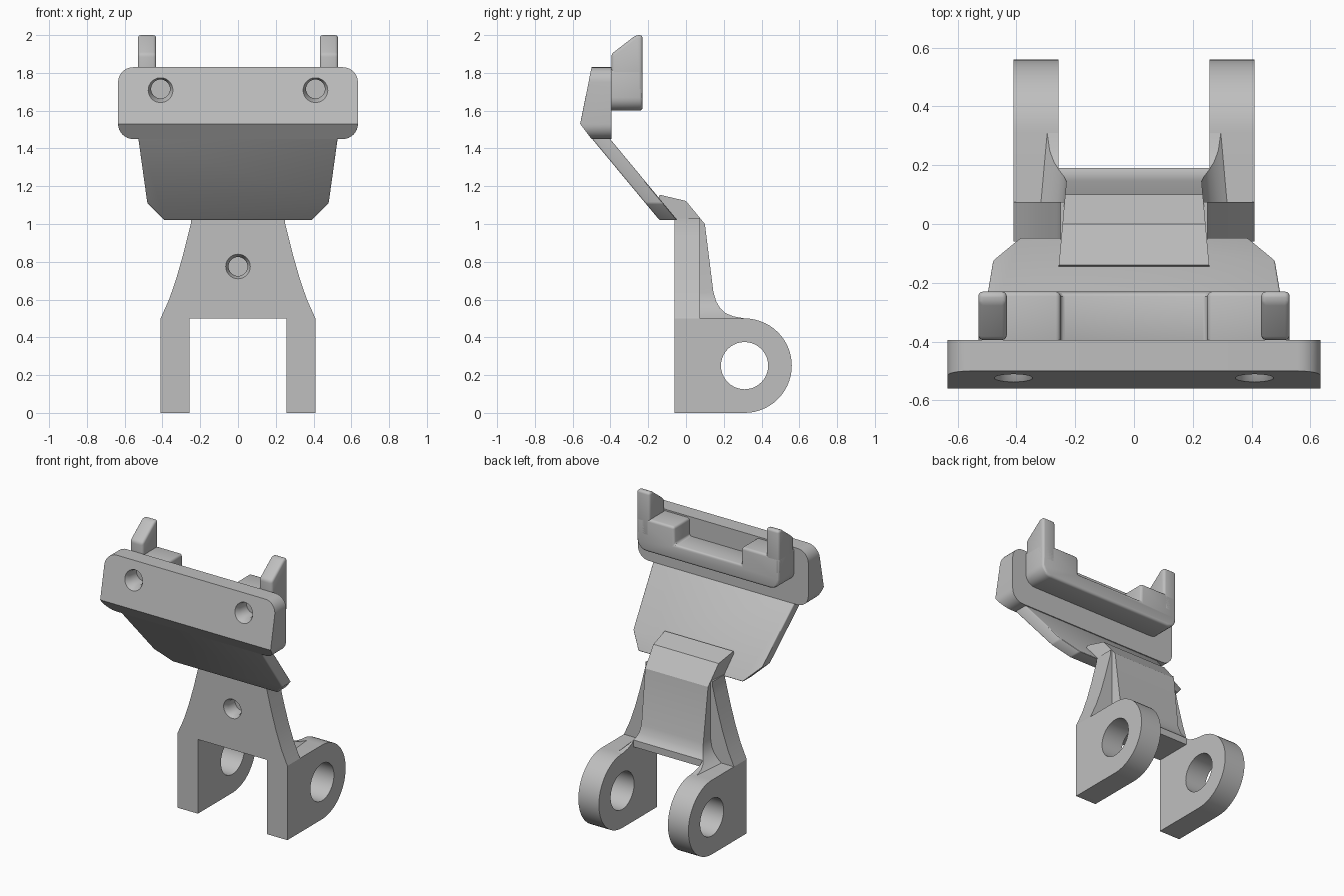
import bpy, bmesh, math
from mathutils import Matrix

cube = bpy.data.objects.get("Cube")
if cube:
    bpy.data.objects.remove(cube, do_unlink=True)

grey = bpy.data.materials.new("light_grey")
grey.use_nodes = True
COLOUR = (0.52, 0.52, 0.52, 1)
grey.diffuse_color = COLOUR
grey.node_tree.nodes["Principled BSDF"].inputs["Base Color"].default_value = COLOUR


def finish(name, bm):
    bmesh.ops.recalc_face_normals(bm, faces=bm.faces)
    mesh = bpy.data.meshes.new(name)
    bm.to_mesh(mesh)
    bm.free()
    mesh.materials.append(grey)
    ob = bpy.data.objects.new(name, mesh)
    bpy.context.collection.objects.link(ob)
    return ob


def prism(name, outline, place, a, b):
    """Extrude a 2D outline from a to b; place(u, v, d) gives the 3D point."""
    bm = bmesh.new()
    ends = [[bm.verts.new(place(u, v, d)) for u, v in outline] for d in (a, b)]
    n = len(outline)
    for end in ends:
        bm.faces.new(end)
    for i in range(n):
        j = (i + 1) % n
        bm.faces.new((ends[0][i], ends[0][j], ends[1][j], ends[1][i]))
    return finish(name, bm)


def along_x(u, v, d):
    return (d, u, v)


def along_y(u, v, d):
    return (u, d, v)


def loft(name, rings):
    """Stack four-cornered rings given as front and back (half width, y, z)."""
    bm = bmesh.new()
    loops = []
    for (wf, yf, zf), (wb, yb, zb) in rings:
        pts = ((-wf, yf, zf), (wf, yf, zf), (wb, yb, zb), (-wb, yb, zb))
        loops.append([bm.verts.new(p) for p in pts])
    bm.faces.new(loops[0])
    bm.faces.new(loops[-1])
    for lo, hi in zip(loops, loops[1:]):
        for i in range(4):
            j = (i + 1) % 4
            bm.faces.new((lo[i], lo[j], hi[j], hi[i]))
    return finish(name, bm)


def mirrored(points):
    return points + [(-x, z) for x, z in reversed(points)]


def arc(cu, cv, r, start, end, steps):
    angles = [math.radians(start + (end - start) * i / steps) for i in range(steps + 1)]
    return [(cu + r * math.cos(t), cv + r * math.sin(t)) for t in angles]


def apply(ob, kind, **settings):
    mod = ob.modifiers.new(kind, kind)
    for key, value in settings.items():
        setattr(mod, key, value)
    bpy.context.view_layer.objects.active = ob
    bpy.ops.object.modifier_apply(modifier=mod.name)


def bevel(ob, width):
    apply(ob, "BEVEL", width=width, segments=3, limit_method="ANGLE", angle_limit=math.radians(35))


def cut(ob, cutter):
    apply(ob, "BOOLEAN", operation="DIFFERENCE", solver="EXACT", object=cutter)
    bpy.data.objects.remove(cutter, do_unlink=True)


def screw_hole(ob, x, y, z, depth):
    """Blind round hole from the front with a countersunk rim."""
    for r1, r2, y1, y2 in ((0.085, 0.05, -0.04, 0.03), (0.05, 0.05, -0.05, depth)):
        bm = bmesh.new()
        spot = Matrix.Translation((x, y + (y1 + y2) / 2, z)) @ Matrix.Rotation(-math.pi / 2, 4, "X")
        bmesh.ops.create_cone(bm, cap_ends=True, segments=40, radius1=r1, radius2=r2,
                              depth=y2 - y1, matrix=spot)
        cutter = finish("hole_cutter", bm)
        cutter.hide_render = True
        cut(ob, cutter)


parts = []

# Clevis legs with a round eye
leg_outline = [(-0.06, 0.5), (-0.06, 0)] + arc(0.31, 0.25, 0.25, -90, 90, 28)
for side, name in ((1, "left_leg"), (-1, "right_leg")):
    leg = prism(name, leg_outline, along_x, side * 0.257, side * 0.41)
    eye = prism("eye_cutter", arc(0.31, 0.25, 0.125, 0, 351, 39), along_x, side * 0.1, side * 0.6)
    cut(leg, eye)
    parts.append(leg)

# Front web, narrowing upwards in a concave curve
web = prism("front_web", mirrored([(0.41, 0.5), (0.365, 0.6), (0.327, 0.71), (0.29, 0.84),
                                   (0.265, 0.94), (0.25, 1.0), (0.25, 1.03)]), along_y, -0.06, 0.075)
screw_hole(web, 0, -0.06, 0.775, 0.1)
parts.append(web)


# Rear body, flared into the legs at its foot
def body_corner(y, z):
    flare = 0.08 * max(0, (0.65 - z) / 0.15) ** 2.5
    return (0.255 - 0.09 * (y + 0.13) + flare, y, z)


back_curve = [(0.31, 0.5), (0.25, 0.511), (0.21, 0.528), (0.18, 0.555), (0.16, 0.59),
              (0.145, 0.64), (0.1, 1.0)]
rings = [(body_corner(-0.05, z), body_corner(y, z)) for y, z in back_curve]
rings.append((body_corner(-0.055, 1.03), body_corner(0, 1.122)))
rings.append((body_corner(-0.15, 1.12), body_corner(-0.14, 1.155)))
body = loft("rear_body", rings)
slot = prism("slot_cutter", [(0.19, 0.4), (0.5, 0.4), (0.5, 0.7), (0.19, 0.7)], along_x, -0.257, 0.257)
cut(body, slot)
screw_hole(body, 0, -0.06, 0.775, 0.1)
parts.append(body)


# Sloping panel between body and head
def sloped(u, v, d):
    return (u, d - (v - 1.02) * 0.83, v)


panel = prism("sloping_panel", mirrored([(0.39, 1.02), (0.48, 1.11), (0.53, 1.47)]), sloped, -0.14, -0.045)
bevel(panel, 0.008)
parts.append(panel)

# Head plate with rounded corners and a two-faced front
corners = arc(0.555, 1.53, 0.08, -90, 0, 8) + arc(0.555, 1.75, 0.08, 0, 90, 8)
rings = []
for w, z in corners:
    front = -0.5 - 0.06 * ((z - 1.45) / 0.08 if z < 1.53 else (1.83 - z) / 0.3)
    rings.append(((w, front, z), (w, -0.395, z)))
head = loft("head_plate", rings)
for x in (-0.41, 0.41):
    screw_hole(head, x, -0.523, 1.715, 0.1)
parts.append(head)

# Rear ledge with a central pocket
ledge = prism("rear_ledge", mirrored(arc(0.46, 1.67, 0.07, -90, 0, 6) +
                                     [(0.53, 1.82), (0.25, 1.82), (0.25, 1.7)]), along_y, -0.42, -0.23)
bevel(ledge, 0.016)
parts.append(ledge)

# Upright ears at the ledge ends
ear_outline = [(-0.395, 1.7), (-0.23, 1.7), (-0.23, 2.0), (-0.265, 2.0), (-0.395, 1.9)]
for side, name in ((1, "left_ear"), (-1, "right_ear")):
    ear = prism(name, ear_outline, along_x, side * 0.433, side * 0.53)
    bevel(ear, 0.016)
    parts.append(ear)

bpy.ops.object.select_all(action="DESELECT")
for ob in parts:
    ob.select_set(True)
bpy.context.view_layer.objects.active = parts[0]
bpy.ops.object.shade_smooth_by_angle(angle=math.radians(30))
